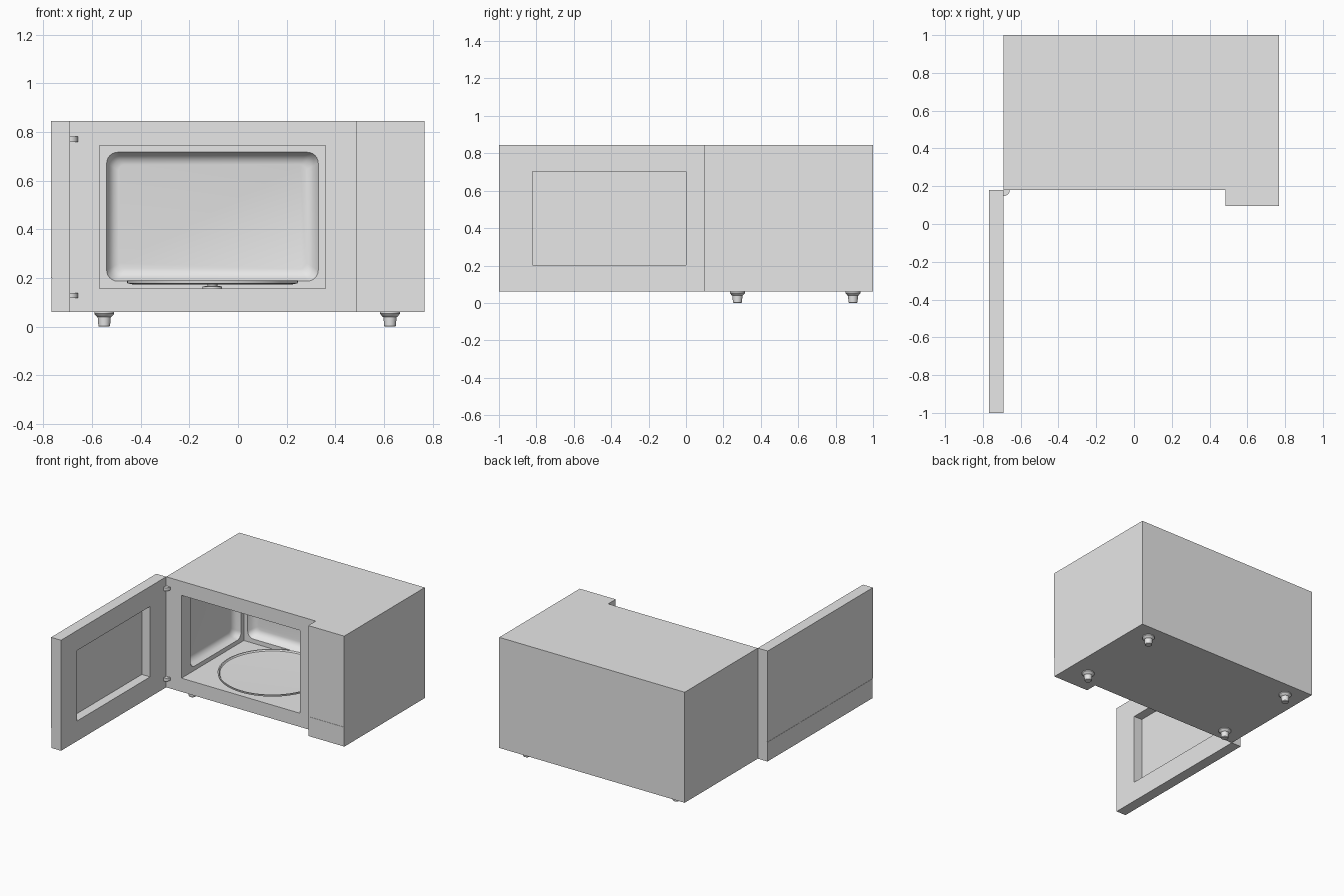
import bpy, bmesh, math
from mathutils import Matrix, Vector

if "Cube" in bpy.data.objects:
    bpy.data.objects.remove(bpy.data.objects["Cube"])

grey = bpy.data.materials.new("plain grey")
grey.use_nodes = True
grey.diffuse_color = (0.8, 0.8, 0.8, 1)
grey.node_tree.nodes["Principled BSDF"].inputs["Base Color"].default_value = (0.8, 0.8, 0.8, 1)


def finish(name, bm, smooth=False):
    bmesh.ops.recalc_face_normals(bm, faces=bm.faces[:])
    mesh = bpy.data.meshes.new(name)
    bm.to_mesh(mesh)
    bm.free()
    mesh.materials.append(grey)
    obj = bpy.data.objects.new(name, mesh)
    bpy.context.collection.objects.link(obj)
    if smooth:
        bpy.ops.object.select_all(action='DESELECT')
        obj.select_set(True)
        bpy.context.view_layer.objects.active = obj
        bpy.ops.object.shade_smooth_by_angle(angle=math.radians(35))
    return obj


def loft(name, rings, smooth=False):
    """Skin a stack of equal-length point rings and cap both ends."""
    bm = bmesh.new()
    loops = [[bm.verts.new(p) for p in ring] for ring in rings]
    for a, b in zip(loops, loops[1:]):
        for i in range(len(a)):
            j = (i + 1) % len(a)
            bm.faces.new((a[i], a[j], b[j], b[i]))
    bm.faces.new(loops[0])
    bm.faces.new(loops[-1])
    return finish(name, bm, smooth)


def prism(name, outline, z0, z1, smooth=False):
    return loft(name, [[(x, y, z) for x, y in outline] for z in (z0, z1)], smooth)


def box(name, x0, x1, y0, y1, z0, z1):
    return prism(name, [(x0, y0), (x1, y0), (x1, y1), (x0, y1)], z0, z1)


def turned(name, profile, x, y, sides=32):
    """Revolve (radius, z) pairs about a vertical axis."""
    angles = [math.tau * i / sides for i in range(sides)]
    return loft(name, [[(x + r * math.cos(a), y + r * math.sin(a), z) for a in angles]
                       for r, z in profile], True)


def rounded(width, height, radius, w):
    points = []
    for k, (sx, sy) in enumerate([(1, 1), (-1, 1), (-1, -1), (1, -1)]):
        for s in range(7):
            a = math.pi / 2 * (k + s / 6)
            points.append(Vector((sx * (width / 2 - radius) + radius * math.cos(a),
                                  sy * (height / 2 - radius) + radius * math.sin(a), w)))
    return points


def cut(target, cutter):
    """Subtract the cutter, then discard it."""
    mod = target.modifiers.new("cut", 'BOOLEAN')
    mod.operation = 'DIFFERENCE'
    mod.solver = 'EXACT'
    mod.object = cutter
    bpy.context.view_layer.objects.active = target
    bpy.ops.object.modifier_apply(modifier=mod.name)
    bpy.data.objects.remove(cutter)


def pressed_panel(target, centre, axes, width, height, depth):
    """Press a rounded, sloping recess into a cavity wall."""
    m = Matrix(axes).transposed()
    stages = [(0, -0.02), (0, 0), (0.012, depth * 0.55), (0.03, depth * 0.9), (0.05, depth)]
    rings = [[m @ p + Vector(centre) for p in
              rounded(width - 2 * i, height - 2 * i, 0.045 - i * 0.4, w)] for i, w in stages]
    cut(target, loft("recess_cutter", rings))


# Casing with its control section standing forward
BOTTOM, TOP, FRONT = 0.06, 0.845, 0.18
casing = prism("casing", [(-0.69, FRONT), (0.485, FRONT), (0.485, 0.1), (0.767, 0.1),
                          (0.767, 1), (-0.69, 1)], BOTTOM, TOP)
cut(casing, box("cavity_cutter", -0.57, 0.36, 0.1, 0.88, 0.157, 0.745))

# Pressed panels in the back and side walls
X, Y, Z = (1, 0, 0), (0, 1, 0), (0, 0, 1)
pressed_panel(casing, (-0.105, 0.88, 0.452), (X, Z, Y), 0.87, 0.53, 0.05)
pressed_panel(casing, (-0.57, 0.565, 0.452), (Y, Z, (-1, 0, 0)), 0.57, 0.53, 0.05)
pressed_panel(casing, (0.36, 0.565, 0.452), (Y, Z, X), 0.57, 0.53, 0.05)
bpy.ops.object.select_all(action='DESELECT')
casing.select_set(True)
bpy.context.view_layer.objects.active = casing
bpy.ops.object.shade_smooth_by_angle(angle=math.radians(30))

# Control fascia and the release button below it
box("control_fascia", 0.485, 0.767, 0.096, 0.1, 0.2, TOP)
box("release_button", 0.487, 0.765, 0.098, 0.1, BOTTOM, 0.197)

# Open door: frame with a window recess, and an outer skin in two parts
door = box("door_frame", -0.764, -0.69, -1, FRONT, BOTTOM, TOP)
cut(door, box("window_cutter", -0.755, -0.6, -0.82, 0, 0.203, 0.703))
box("door_skin", -0.768, -0.764, -1, FRONT, 0.2, TOP)
box("door_lower_trim", -0.766, -0.764, -1, FRONT, BOTTOM, 0.197)

# Hinges
for name, z in (("lower_hinge", 0.128), ("upper_hinge", 0.77)):
    arc = [(-0.69 + 0.032 * math.cos(a), FRONT - 0.032 * math.sin(a))
           for a in [math.pi / 2 * i / 8 for i in range(9)]]
    prism(name, arc + [(-0.69, FRONT)], z - 0.011, z + 0.011, True)

# Turntable dish and its hub
turned("turntable", [(0.33, 0.174), (0.35, 0.178), (0.352, 0.19), (0.344, 0.19),
                     (0.338, 0.181), (0.3, 0.18)], -0.105, 0.535, 64)
turned("turntable_hub", [(0.04, 0.157), (0.04, 0.165), (0.02, 0.168), (0.02, 0.176)],
       -0.105, 0.535)

# Four stepped feet
for side, x in (("right", -0.55), ("left", 0.625)):
    for end, y in (("front", 0.275), ("back", 0.893)):
        turned(f"{end}_{side}_foot", [(0.041, BOTTOM + 0.002), (0.041, 0.053), (0.031, 0.041),
                                      (0.027, 0.039), (0.024, 0.003), (0.021, 0)], x, y)
